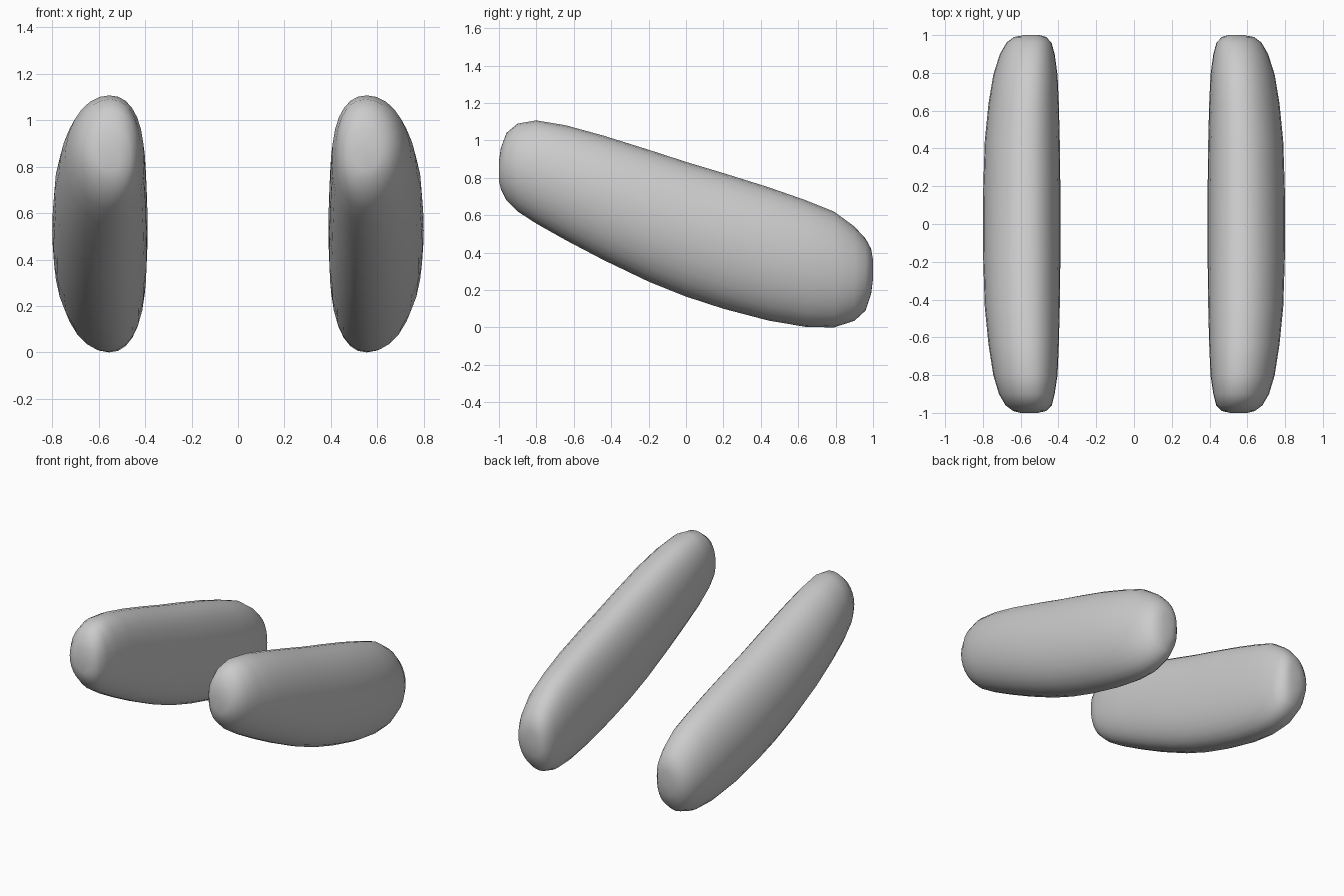
import bpy, bmesh, math

if "Cube" in bpy.data.objects:
    bpy.data.objects.remove(bpy.data.objects["Cube"])

# Cross-sections along the pod: y, bottom z, top z, inner x, outer x
SECTIONS = [
    (-1.00, 0.78, 0.89, 0.51, 0.60),
    (-0.99, 0.74, 0.96, 0.465, 0.64),
    (-0.96, 0.68, 1.04, 0.435, 0.68),
    (-0.90, 0.62, 1.09, 0.42, 0.715),
    (-0.80, 0.555, 1.107, 0.405, 0.745),
    (-0.64, 0.465, 1.08, 0.398, 0.77),
    (-0.44, 0.36, 1.025, 0.393, 0.79),
    (-0.20, 0.245, 0.95, 0.39, 0.798),
    (0.00, 0.165, 0.885, 0.39, 0.80),
    (0.20, 0.10, 0.825, 0.39, 0.798),
    (0.44, 0.037, 0.75, 0.393, 0.79),
    (0.64, 0.003, 0.68, 0.398, 0.77),
    (0.79, 0.00, 0.62, 0.405, 0.745),
    (0.90, 0.035, 0.54, 0.42, 0.71),
    (0.96, 0.09, 0.475, 0.437, 0.675),
    (0.99, 0.18, 0.42, 0.465, 0.635),
    (1.00, 0.26, 0.36, 0.50, 0.58),
]
N = 28


def curve(t, n):
    return math.copysign(abs(t) ** (2 / n), t)


def ring(bm, y, z0, z1, x0, x1):
    """Lopsided oval: fuller on the inner side, softer on the outer side."""
    cx = x0 + (x1 - x0) * 0.44
    cz, h = (z0 + z1) / 2, (z1 - z0) / 2
    verts = []
    for i in range(N):
        a = 2 * math.pi * i / N
        c, s = math.cos(a), math.sin(a)
        n = 2.25 if c < 0 else 2.0
        w = x1 - cx if c > 0 else cx - x0
        verts.append(bm.verts.new((cx + w * curve(c, n), y, cz + h * curve(s, n))))
    return verts


# Loft the right pod
bm = bmesh.new()
rings = [ring(bm, *s) for s in SECTIONS]
for a, b in zip(rings, rings[1:]):
    for i in range(N):
        j = (i + 1) % N
        bm.faces.new((a[i], a[j], b[j], b[i]))
bm.faces.new(rings[0])
bm.faces.new(rings[-1])
bmesh.ops.recalc_face_normals(bm, faces=bm.faces)
for f in bm.faces:
    f.smooth = True

mesh = bpy.data.meshes.new("side_pods")
bm.to_mesh(mesh)
bm.free()
pods = bpy.data.objects.new("side_pods", mesh)
bpy.context.collection.objects.link(pods)

# Mirror to the left side
mirror = pods.modifiers.new("Mirror", "MIRROR")
mirror.use_axis[0] = True
